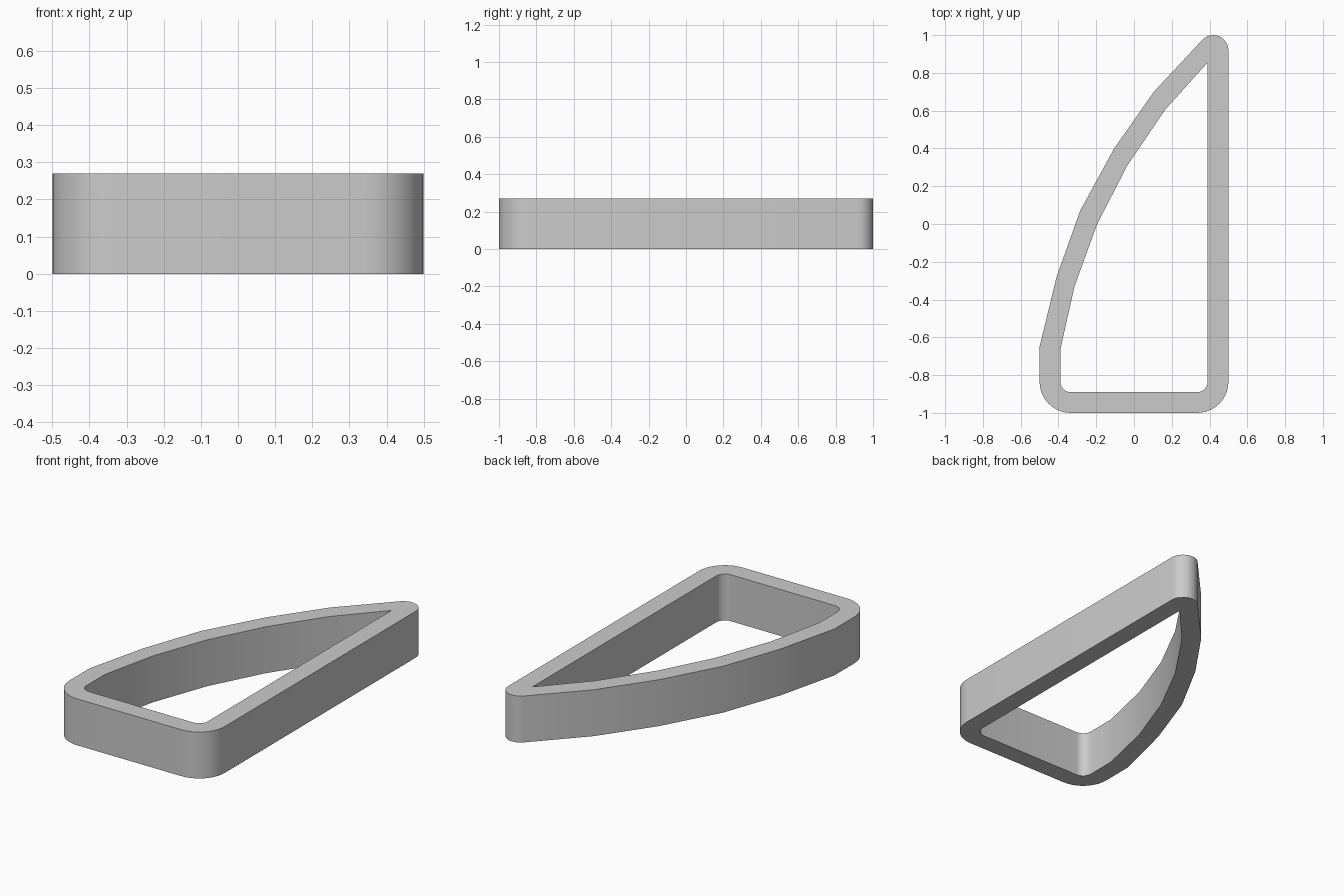
import bpy
import bmesh
from math import radians, cos, sin

HEIGHT = 0.27

cube = bpy.data.objects.get("Cube")
if cube:
    bpy.data.objects.remove(cube, do_unlink=True)


def arc(cx, cy, radius, start, end, steps=10):
    """Points along a rounded corner, angles in degrees."""
    angles = [radians(start + (end - start) * i / steps) for i in range(steps + 1)]
    return [(cx + radius * cos(a), cy + radius * sin(a)) for a in angles]


def rounded_base(radius):
    """The two concentric rounded corners at the wide end."""
    return arc(-0.335, -0.835, radius, 180, 270) + arc(0.335, -0.835, radius, 270, 360)


# Outer outline: rounded base, rounded tip, faceted bowed side
outer = rounded_base(0.165) + arc(0.42, 0.92, 0.08, 0, 137)
outer += [(0.105, 0.70), (-0.105, 0.40), (-0.285, 0.07), (-0.41, -0.28), (-0.5, -0.65)]

# Inner outline: tight corners and a sharp tip
inner = rounded_base(0.055) + [(0.39, 0.855)]
inner += [(0.165, 0.605), (-0.035, 0.31), (-0.195, 0.0), (-0.315, -0.33), (-0.39, -0.665)]

# Fill between the outlines and raise the wall
bm = bmesh.new()
edges = []
for outline in (outer, inner):
    verts = [bm.verts.new((x, y, 0)) for x, y in outline]
    edges += [bm.edges.new((v, verts[i - 1])) for i, v in enumerate(verts)]
bmesh.ops.triangle_fill(bm, edges=edges, use_beauty=True, normal=(0, 0, 1))
raised = bmesh.ops.extrude_face_region(bm, geom=bm.faces[:], use_keep_orig=True)
top = [g for g in raised["geom"] if isinstance(g, bmesh.types.BMVert)]
bmesh.ops.translate(bm, verts=top, vec=(0, 0, HEIGHT))
bmesh.ops.recalc_face_normals(bm, faces=bm.faces[:])

mesh = bpy.data.meshes.new("frame_ring")
bm.to_mesh(mesh)
bm.free()
ring = bpy.data.objects.new("frame_ring", mesh)
bpy.context.collection.objects.link(ring)

# Plain grey finish
grey = bpy.data.materials.new("light_grey")
grey.use_nodes = True
colour = (0.6, 0.6, 0.6, 1)
grey.diffuse_color = colour
grey.node_tree.nodes["Principled BSDF"].inputs["Base Color"].default_value = colour
mesh.materials.append(grey)

# Smooth walls with crisp rims
bpy.ops.object.select_all(action="DESELECT")
ring.select_set(True)
bpy.context.view_layer.objects.active = ring
bpy.ops.object.shade_smooth_by_angle(angle=radians(30))
